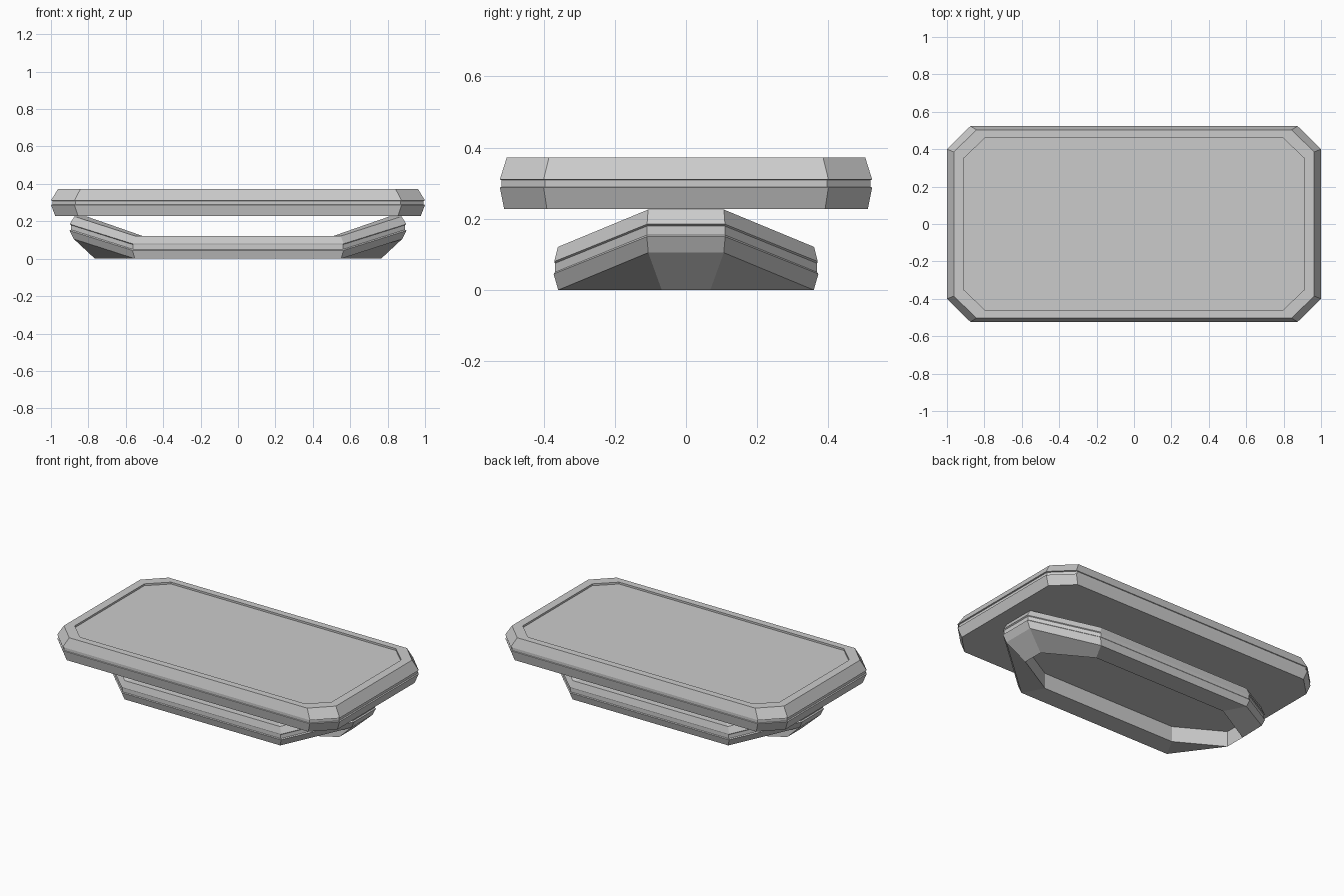
import bpy
import bmesh

cube = bpy.data.objects.get("Cube")
if cube:
    bpy.data.objects.remove(cube, do_unlink=True)

grey = bpy.data.materials.new("plain_grey")
grey.use_nodes = True
colour = (0.6, 0.6, 0.6, 1.0)
grey.diffuse_color = colour
grey.node_tree.nodes["Principled BSDF"].inputs["Base Color"].default_value = colour


def octagon(end_x, end_y, side_x, side_y):
    """Chamfered rectangle: four end corners and four side corners, in order."""
    quarter = [(end_x, end_y, True), (side_x, side_y, False)]
    right = [(x, -y, e) for x, y, e in reversed(quarter)] + quarter
    left = [(-x, -y, e) for x, y, e in right]
    return right + left


def loft(name, outline, layers):
    """Stack scaled outlines; each layer is (scale x, scale y, height, end lift)."""
    bm = bmesh.new()
    rings = []
    for sx, sy, z, lift in layers:
        rings.append([bm.verts.new((x * sx, y * sy, z + lift * is_end))
                      for x, y, is_end in outline])
    count = len(outline)
    for low, high in zip(rings, rings[1:]):
        for i in range(count):
            j = (i + 1) % count
            bm.faces.new((low[i], low[j], high[j], high[i]))
    # Each cap has a middle panel and a fold at either end
    for ring in (rings[0], rings[-1]):
        for panel in ((0, 1, 2, 3), (0, 3, 4, 7), (4, 5, 6, 7)):
            bm.faces.new([ring[i] for i in panel])
    bmesh.ops.recalc_face_normals(bm, faces=bm.faces[:])
    mesh = bpy.data.meshes.new(name)
    bm.to_mesh(mesh)
    bm.free()
    mesh.materials.append(grey)
    obj = bpy.data.objects.new(name, mesh)
    bpy.context.collection.objects.link(obj)
    return obj


# Upper slab: bevelled edges, a thin groove round the side, a shallow tray on top
loft("top_slab", octagon(1.0, 0.4, 0.875, 0.523), [
    (0.977, 0.977, 0.228, 0),
    (1.0, 1.0, 0.288, 0),
    (0.992, 0.992, 0.29, 0),
    (0.992, 0.992, 0.309, 0),
    (1.0, 1.0, 0.311, 0),
    (0.963, 0.963, 0.372, 0),
    (0.91, 0.88, 0.372, 0),
    (0.91, 0.88, 0.36, 0),
])

# Lower base: ends fold upwards, hollow foot underneath
RISE = 0.105
loft("folded_base", octagon(0.9, 0.11, 0.565, 0.372), [
    (0.85, 0.62, 0.1, 0),
    (0.85, 0.62, 0.0, 0),
    (0.975, 0.965, 0.0, RISE),
    (1.0, 1.0, 0.045, RISE),
    (0.992, 0.99, 0.05, RISE),
    (0.992, 0.99, 0.075, RISE),
    (1.0, 0.995, 0.08, RISE),
    (0.972, 0.968, 0.121, RISE),
    (0.9, 0.86, 0.121, RISE),
    (0.9, 0.86, 0.112, RISE),
])
